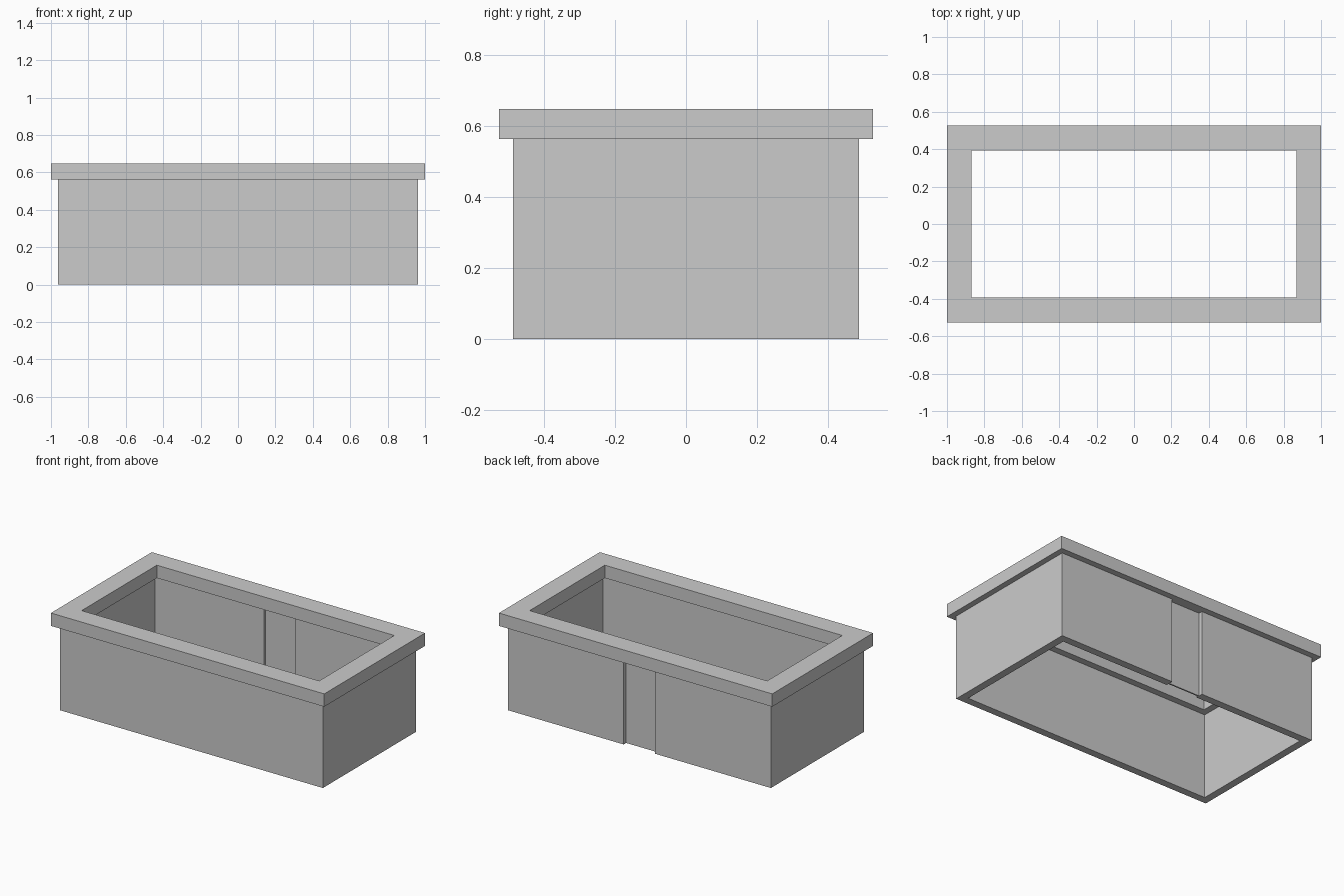
import bpy, bmesh

if "Cube" in bpy.data.objects:
    bpy.data.objects.remove(bpy.data.objects["Cube"])

WALL_X, WALL_Y, WALL_H = 0.962, 0.487, 0.563   # outer half sizes and height of the walls
THICK = 0.05                                   # wall thickness
GAP = 0.115                                    # half width of the panel bay in the back wall
RIM_X, RIM_Y, RIM_TOP = 1.0, 0.527, 0.648
OPEN_X, OPEN_Y = 0.869, 0.393                  # half sizes of the rim opening


def prism(name, outer, inner, z0, z1, closed):
    """Extrude the band between two matching outlines from z0 to z1."""
    bm = bmesh.new()
    o = [bm.verts.new((x, y, z0)) for x, y in outer]
    i = [bm.verts.new((x, y, z0)) for x, y in inner]
    n = len(o)
    faces = [bm.faces.new((o[k], o[(k + 1) % n], i[(k + 1) % n], i[k]))
             for k in range(n if closed else n - 1)]
    ext = bmesh.ops.extrude_face_region(bm, geom=faces, use_keep_orig=True)
    top = [g for g in ext["geom"] if isinstance(g, bmesh.types.BMVert)]
    bmesh.ops.translate(bm, verts=top, vec=(0, 0, z1 - z0))
    bmesh.ops.recalc_face_normals(bm, faces=bm.faces)
    mesh = bpy.data.meshes.new(name)
    bm.to_mesh(mesh)
    bm.free()
    obj = bpy.data.objects.new(name, mesh)
    bpy.context.collection.objects.link(obj)
    return obj


def rect(x, y):
    return [(-x, -y), (x, -y), (x, y), (-x, y)]


def open_rect(x, y):
    """Rectangle outline broken by the bay in the back side."""
    return [(-GAP, y)] + [(-x, y), (-x, -y), (x, -y), (x, y)] + [(GAP, y)]


# Four walls with a bay left open in the back
prism("walls", open_rect(WALL_X, WALL_Y),
      open_rect(WALL_X - THICK, WALL_Y - THICK), 0, WALL_H, False)

# Thin panel filling the bay, recessed on both sides
prism("back_panel", [(-GAP, 0.461), (GAP, 0.461)],
      [(-GAP, 0.452), (GAP, 0.452)], 0, WALL_H, False)

# Overhanging rim frame
prism("rim", rect(RIM_X, RIM_Y), rect(OPEN_X, OPEN_Y), WALL_H, RIM_TOP, True)
